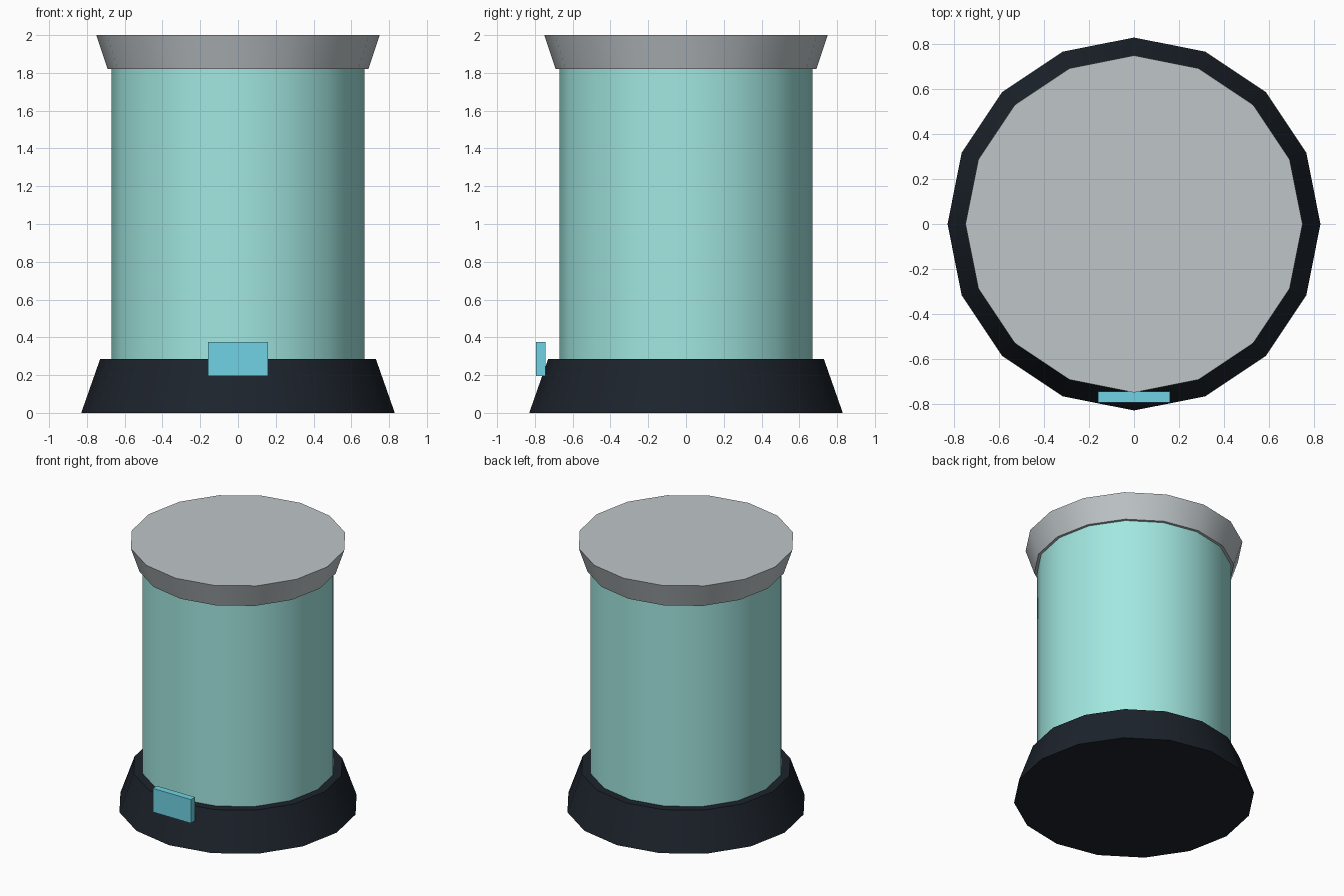
import bpy
from math import radians

if "Cube" in bpy.data.objects:
    bpy.data.objects.remove(bpy.data.objects["Cube"])

SIDES = 16


def finish(obj, name, color):
    obj.name = name
    mat = bpy.data.materials.new(name + "_material")
    mat.diffuse_color = (*color, 1)
    mat.use_nodes = True
    mat.node_tree.nodes["Principled BSDF"].inputs["Base Color"].default_value = mat.diffuse_color
    obj.data.materials.append(mat)
    return obj


def drum(name, r_bottom, r_top, z0, z1, color):
    # A cone with 16 sides and a vertex on the x axis
    bpy.ops.mesh.primitive_cone_add(vertices=SIDES, radius1=r_bottom, radius2=r_top,
                                    depth=z1 - z0, location=(0, 0, (z0 + z1) / 2))
    bpy.ops.object.shade_smooth_by_angle(angle=radians(35))
    return finish(bpy.context.object, name, color)


# Dark flared base, glass body and metal lid
drum("base", 0.83, 0.73, 0.0, 0.285, (0.012, 0.017, 0.025))
drum("body", 0.67, 0.67, 0.285, 1.82, (0.36, 0.80, 0.75))
drum("lid", 0.69, 0.75, 1.82, 2.0, (0.52, 0.56, 0.58))

# Small front plate
bpy.ops.mesh.primitive_cube_add(size=1, location=(0, -0.77, 0.286))
plate = finish(bpy.context.object, "front_plate", (0.16, 0.65, 0.78))
plate.scale = (0.32, 0.05, 0.18)
bpy.ops.object.transform_apply(location=False, rotation=False, scale=True)
